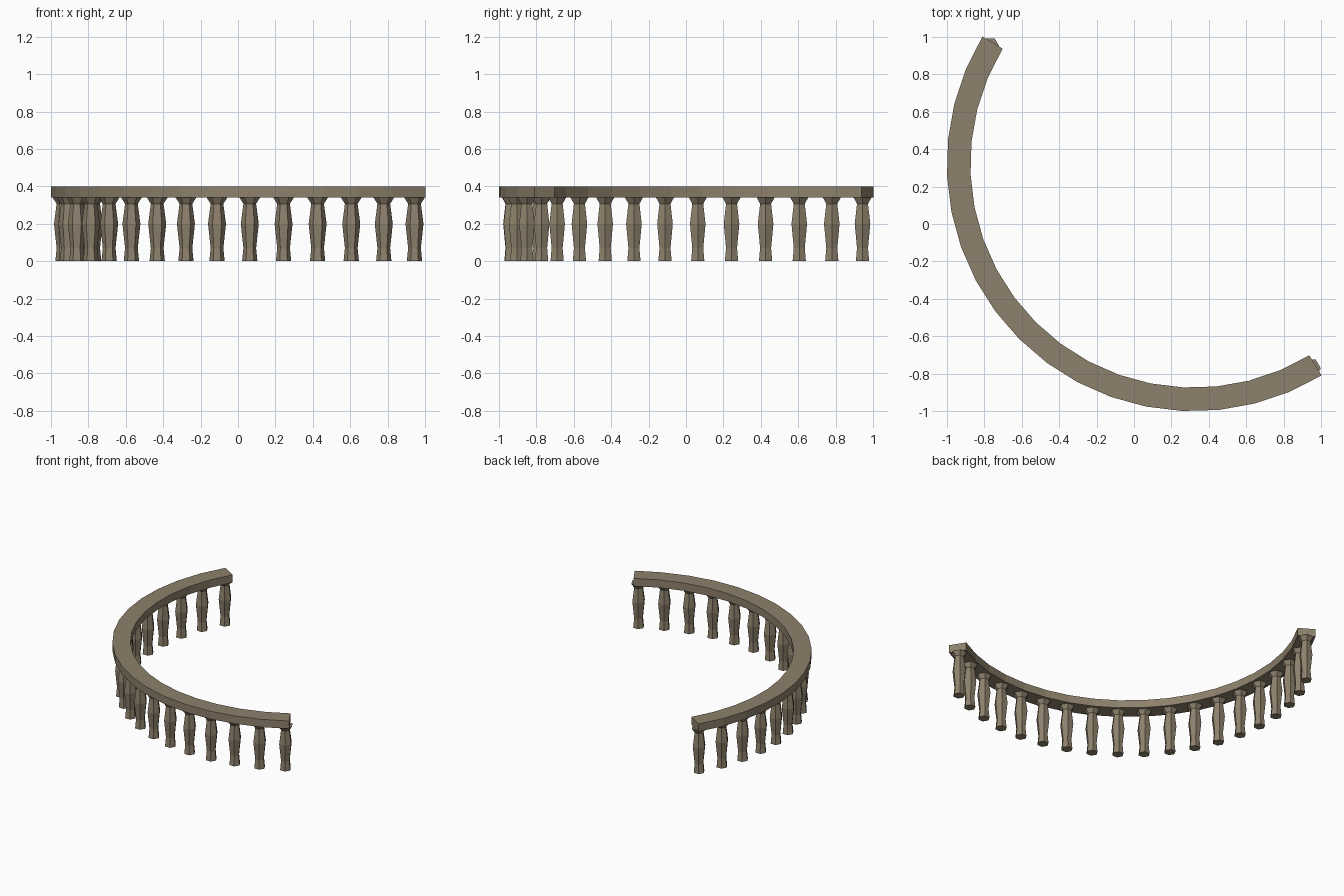
import bpy, bmesh
from math import cos, sin, radians

if "Cube" in bpy.data.objects:
    bpy.data.objects.remove(bpy.data.objects["Cube"])

C, R_OUT, R_IN = 0.319, 1.320, 1.194      # arc centre (x = y) and rail radii
R_MID = (R_OUT + R_IN) / 2
MID, RAIL_HALF, POST_HALF = 225, 76.2, 74.8

stone = bpy.data.materials.new("stone")
stone.diffuse_color = (0.27, 0.22, 0.15, 1)
stone.use_nodes = True
stone.node_tree.nodes["Principled BSDF"].inputs["Base Color"].default_value = stone.diffuse_color


def make_object(name, bm):
    bmesh.ops.recalc_face_normals(bm, faces=bm.faces)
    mesh = bpy.data.meshes.new(name)
    bm.to_mesh(mesh)
    bm.free()
    mesh.materials.append(stone)
    obj = bpy.data.objects.new(name, mesh)
    bpy.context.collection.objects.link(obj)
    return obj


def loft(rings):
    """Skin a list of closed rings and cap both ends."""
    bm = bmesh.new()
    loops = [[bm.verts.new(p) for p in ring] for ring in rings]
    n = len(loops[0])
    for a, b in zip(loops, loops[1:]):
        for i in range(n):
            j = (i + 1) % n
            bm.faces.new((a[i], a[j], b[j], b[i]))
    bm.faces.new(loops[0])
    bm.faces.new(loops[-1])
    return bm


# curved handrail: rectangular section swept in 18 flat segments
section = [(R_IN, 0.34), (R_OUT, 0.34), (R_OUT, 0.40), (R_IN, 0.40)]
rings = []
for k in range(19):
    a = radians(MID - RAIL_HALF + 2 * RAIL_HALF * k / 18)
    rings.append([(C + r * cos(a), C + r * sin(a), z) for r, z in section])
make_object("handrail", loft(rings))

# six-sided baluster profile (radius, height)
profile = [(0.041, 0), (0.034, 0.07), (0.048, 0.20), (0.034, 0.307), (0.055, 0.34)]
hexagon = [radians(60 * i) for i in range(6)]
first = make_object("baluster", loft(
    [[(r * cos(t), r * sin(t), z) for t in hexagon] for r, z in profile]))

# 19 balusters along the arc, all keeping the same orientation
for k in range(19):
    a = radians(MID - POST_HALF + 2 * POST_HALF * k / 18)
    post = first
    if k:
        post = bpy.data.objects.new("baluster", first.data)
        bpy.context.collection.objects.link(post)
    post.location = (C + R_MID * cos(a), C + R_MID * sin(a), 0)
